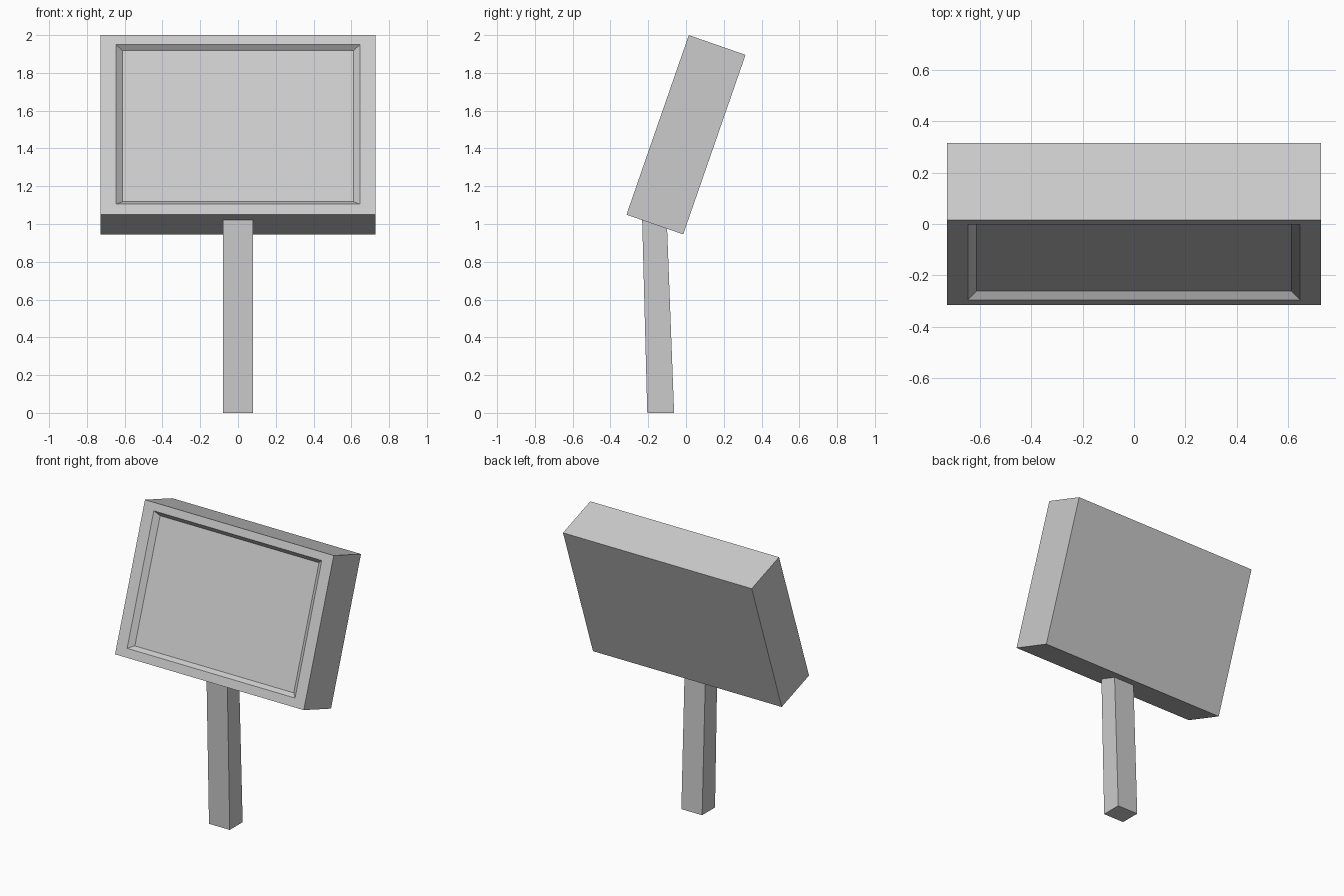
import bpy, bmesh, math
from mathutils import Matrix, Vector

if "Cube" in bpy.data.objects:
    bpy.data.objects.remove(bpy.data.objects["Cube"])

def finish(bm, name):
    bmesh.ops.recalc_face_normals(bm, faces=bm.faces)
    me = bpy.data.meshes.new(name)
    bm.to_mesh(me)
    bm.free()
    ob = bpy.data.objects.new(name, me)
    bpy.context.collection.objects.link(ob)
    return ob

def extrude_scaled(bm, face, scale, move):
    """Extrude a face, scale it about its centre and shift it."""
    face = bmesh.ops.extrude_discrete_faces(bm, faces=[face])["faces"][0]
    c = face.calc_center_median()
    for v in face.verts:
        v.co = c + (v.co - c) * scale + Vector(move)
    return face

# Tilted sign box with a recessed, bevelled front panel
bm = bmesh.new()
bmesh.ops.create_cube(bm, size=1, matrix=Matrix.Diagonal((1.454, 0.318, 1.006, 1)))
front = min(bm.faces, key=lambda f: f.calc_center_median().y)
front = extrude_scaled(bm, front, 0.89, (0, 0, 0.003))
extrude_scaled(bm, front, 0.946, (0, 0.029, 0))
sign = finish(bm, "sign_box")
sign.location = (0, 0, 1.4725)
sign.rotation_euler.x = -math.atan2(0.33, 0.95)

# Slightly leaning post, its top cut to the underside of the box
bm = bmesh.new()
side = [(-0.205, 0), (-0.063, 0), (-0.10, 0.975), (-0.232, 1.021)]
face = bm.faces.new([bm.verts.new((-0.08, y, z)) for y, z in side])
ext = bmesh.ops.extrude_face_region(bm, geom=[face])["geom"]
bmesh.ops.translate(bm, vec=(0.16, 0, 0),
                    verts=[g for g in ext if isinstance(g, bmesh.types.BMVert)])
finish(bm, "post")
